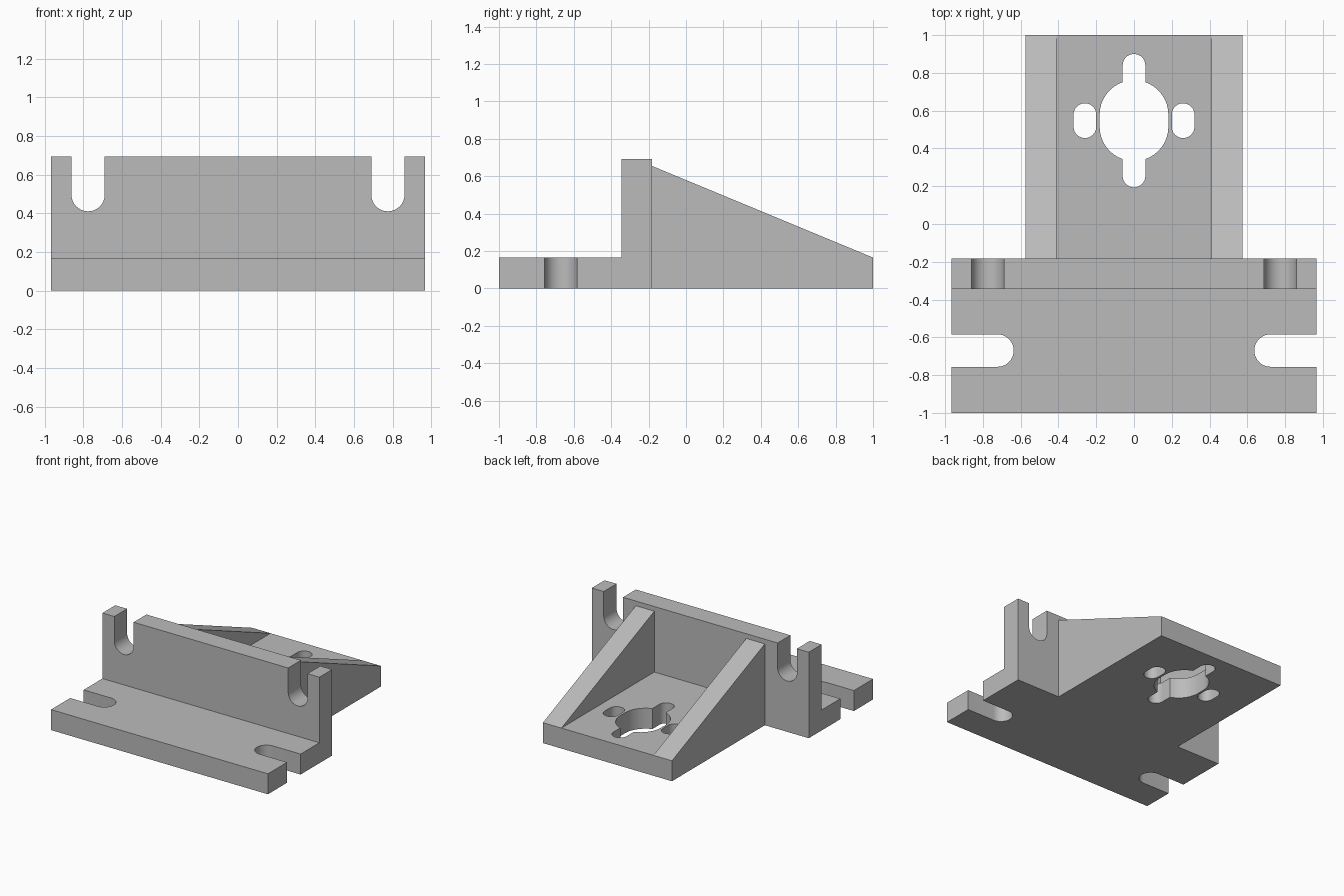
import bpy, bmesh, math
from mathutils import Vector

if "Cube" in bpy.data.objects:
    bpy.data.objects.remove(bpy.data.objects["Cube"])

grey = bpy.data.materials.new("plain grey")
grey.diffuse_color = (0.5, 0.5, 0.5, 1)
grey.use_nodes = True
grey.node_tree.nodes["Principled BSDF"].inputs["Base Color"].default_value = grey.diffuse_color


def prism(name, points, start, end, axis):
    """Extrude a closed 2D outline along x (points = y,z), y (x,z) or z (x,y)."""
    def place(a, b, t):
        return {"x": (t, a, b), "y": (a, t, b), "z": (a, b, t)}[axis]
    bm = bmesh.new()
    face = bm.faces.new([bm.verts.new(place(a, b, start)) for a, b in points])
    moved = bmesh.ops.extrude_face_region(bm, geom=[face])["geom"]
    offset = Vector(place(0, 0, end - start))
    bmesh.ops.translate(bm, vec=offset,
                        verts=[v for v in moved if isinstance(v, bmesh.types.BMVert)])
    bmesh.ops.recalc_face_normals(bm, faces=bm.faces)
    mesh = bpy.data.meshes.new(name)
    bm.to_mesh(mesh)
    bm.free()
    mesh.materials.append(grey)
    obj = bpy.data.objects.new(name, mesh)
    bpy.context.collection.objects.link(obj)
    return obj


def slot(p, q, r, n=20):
    """Outline of a round-ended slot between centres p and q."""
    ang = math.atan2(q[1] - p[1], q[0] - p[0])
    pts = []
    for c, base in ((q, ang - math.pi / 2), (p, ang + math.pi / 2)):
        for i in range(n + 1):
            t = base + math.pi * i / n
            pts.append((c[0] + r * math.cos(t), c[1] + r * math.sin(t)))
    return pts


def combine(obj, tool, operation):
    """Apply a boolean and discard the tool."""
    mod = obj.modifiers.new("combine", "BOOLEAN")
    mod.operation, mod.solver, mod.object = operation, "EXACT", tool
    bpy.context.view_layer.objects.active = obj
    bpy.ops.object.modifier_apply(modifier=mod.name)
    bpy.data.objects.remove(tool)


T = 0.165      # plate thickness
HALF = 0.967   # half width of the front flange

# Front flange and upright wall
bracket = prism("mounting_bracket", [(-1, 0), (-0.182, 0), (-0.182, 0.693),
                                     (-0.345, 0.693), (-0.345, T), (-1, T)], -HALF, HALF, "x")

# Rear tray with sloping side gussets, rooted inside the wall
tray = prism("rear_tray", [(-0.25, 0), (1, 0), (1, T), (-0.182, 0.655), (-0.25, 0.683)],
             -0.575, 0.575, "x")
combine(tray, prism("pocket", [(-0.4, T), (1.2, T), (1.2, 1), (-0.4, 1)], -0.41, 0.41, "x"),
        "DIFFERENCE")
combine(bracket, tray, "UNION")

# Open slots in the flange and the wall
for s in (-1, 1):
    combine(bracket, prism("flange_slot", slot((s * 0.723, -0.67), (s * 1.3, -0.67), 0.086),
                           -0.2, 0.3, "z"), "DIFFERENCE")
    combine(bracket, prism("wall_slot", slot((s * 0.775, 0.496), (s * 0.775, 1.0), 0.086),
                           -0.5, 0.0, "y"), "DIFFERENCE")

# Cross-shaped centre opening and side slots in the tray floor
CY, D = 0.547, 0.032
for x, half, r in ((0, D, 0.182), (0, 0.293, 0.06), (-0.26, D, 0.06), (0.26, D, 0.06)):
    combine(bracket, prism("tray_slot", slot((x, CY - half), (x, CY + half), r),
                           -0.1, 0.3, "z"), "DIFFERENCE")

# Smooth slot walls, sharp plate edges
bpy.ops.object.select_all(action="DESELECT")
bracket.select_set(True)
bpy.context.view_layer.objects.active = bracket
bpy.ops.object.shade_smooth_by_angle(angle=math.radians(30))
